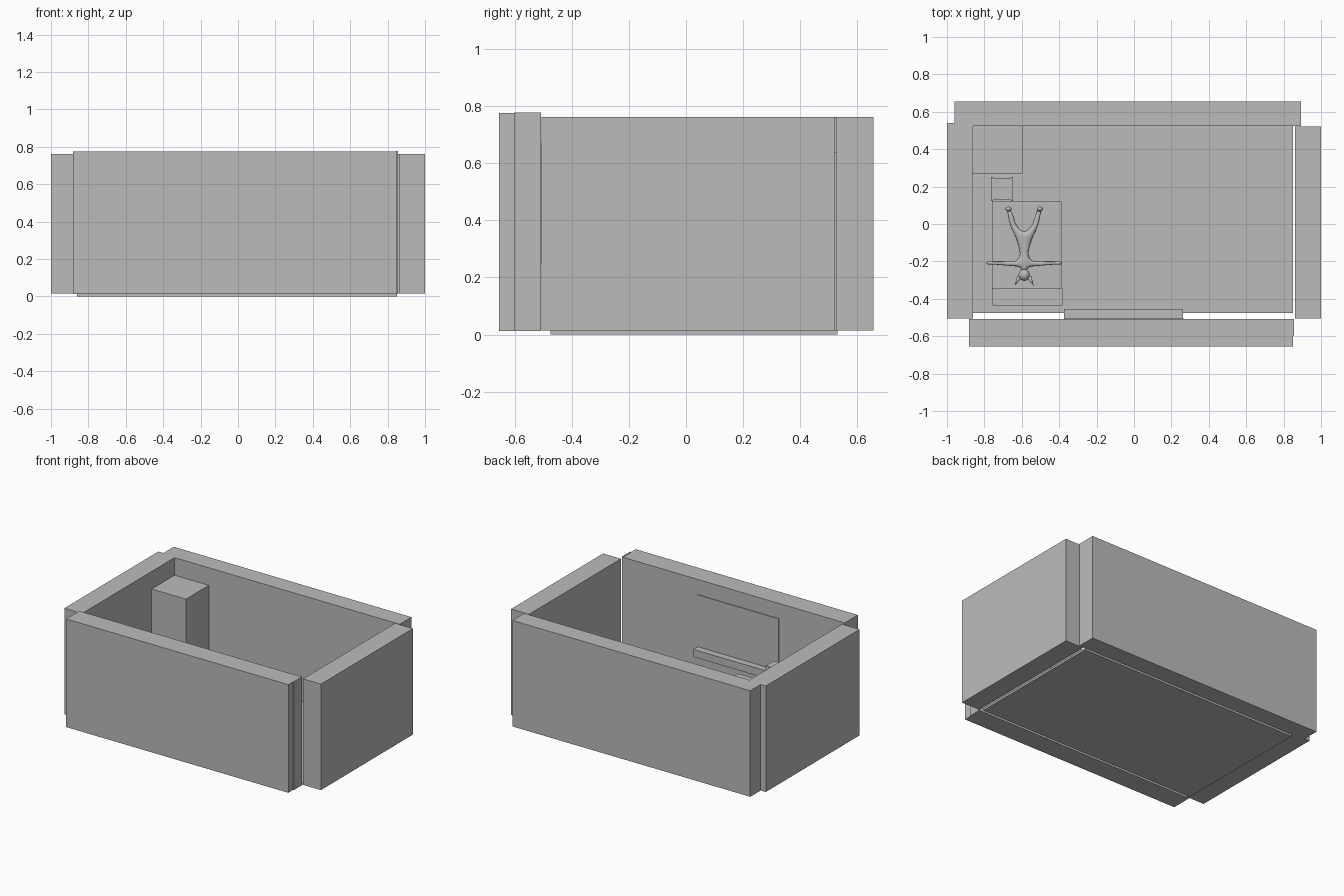
import bpy, bmesh, math
from mathutils import Vector

if "Cube" in bpy.data.objects:
    bpy.data.objects.remove(bpy.data.objects["Cube"])

grey = bpy.data.materials.new("plain grey")
grey.diffuse_color = (0.5, 0.5, 0.5, 1)
grey.use_nodes = True
grey.node_tree.nodes["Principled BSDF"].inputs["Base Color"].default_value = grey.diffuse_color


def finish(name, bm):
    me = bpy.data.meshes.new(name)
    bm.to_mesh(me)
    bm.free()
    me.materials.append(grey)
    ob = bpy.data.objects.new(name, me)
    bpy.context.collection.objects.link(ob)
    return ob


def box(name, x, y, z):
    bm = bmesh.new()
    bmesh.ops.create_cube(bm, size=1)
    for v in bm.verts:
        v.co = [a[0] + (c + 0.5) * (a[1] - a[0]) for a, c in zip((x, y, z), v.co)]
    return finish(name, bm)


# Room shell
H = (0.015, 0.762)
box("floor", (-0.86, 0.85), (-0.475, 0.53), (0, 0.014))
box("back_wall", (-0.96, 0.893), (0.525, 0.656), H)
box("left_wall", (-1, -0.862), (-0.505, 0.54), H)
box("right_wall", (0.86, 1), (-0.505, 0.52), H)
box("front_wall", (-0.882, 0.85), (-0.654, -0.508), (0.013, 0.775))
box("front_wall_end", (0.848, 0.856), (-0.60, -0.508), (0.013, 0.777))

# Window panel and sill on the inside of the front wall
box("window_panel", (-0.37, 0.265), (-0.51, -0.503), (0.28, 0.668))
box("window_sill", (-0.375, 0.262), (-0.51, -0.455), (0.25, 0.303))

# Furniture
box("wardrobe", (-0.862, -0.595), (0.27, 0.526), (0.014, 0.638))
box("bed", (-0.76, -0.388), (-0.345, 0.12), (0.014, 0.30))
box("headboard", (-0.757, -0.381), (-0.436, -0.342), (0.014, 0.402))
box("stool_seat", (-0.757, -0.655), (0.128, 0.247), (0.16, 0.185))
for i, x in enumerate((-0.765, -0.657)):
    box(f"stool_side_{i}", (x, x + 0.01), (0.123, 0.252), (0.014, 0.19))

# Reclining figure: skinned skeleton (x offset, y, radius), limbs mirrored
CX, CZ = -0.587, 0.33
points, edges = [], []


def chain(start, pts):
    prev = start
    for p in pts:
        points.append(p)
        if prev is not None:
            edges.append((prev, len(points) - 1))
        prev = len(points) - 1
    return prev


hip = chain(None, [(0, -0.25, .011), (0, -0.205, .022), (0, -0.15, .019), (0, -0.10, .026)])
for s in (-1, 1):
    chain(1, [(s * .05, -.213, .012), (s * .11, -.211, .009),
              (s * .165, -.209, .007), (s * .203, -.207, .008)])
    chain(hip, [(s * .028, -.06, .020), (s * .06, -.005, .014),
                (s * .07, .035, .013), (s * .082, .075, .009)])
me = bpy.data.meshes.new("figure_body")
me.from_pydata([(CX + x, y, CZ) for x, y, r in points], edges, [])
me.materials.append(grey)
body = bpy.data.objects.new("figure_body", me)
bpy.context.collection.objects.link(body)
bpy.context.view_layer.objects.active = body
body.select_set(True)
skin = body.modifiers.new("skin", 'SKIN')
skin.use_smooth_shade = True
if not me.skin_vertices:
    bpy.ops.mesh.customdata_skin_add()
for sv, p in zip(me.skin_vertices[0].data, points):
    sv.radius = (p[2] * 1.15, p[2] * 1.15)
me.skin_vertices[0].data[0].use_root = True
body.modifiers.new("smooth", 'SUBSURF').levels = 2
body.modifiers["smooth"].render_levels = 2


def smooth_part(name, bm):
    for f in bm.faces:
        f.smooth = True
    return finish(name, bm)


# Head, upturned feet and pointed ears
def ball(name, centre, scale):
    bm = bmesh.new()
    bmesh.ops.create_uvsphere(bm, u_segments=20, v_segments=12, radius=1)
    for v in bm.verts:
        v.co = Vector(centre) + Vector(c * s for c, s in zip(v.co, scale))
    smooth_part(name, bm)


ball("head", (CX, -0.272, CZ + .002), (.030, .032, .030))
for s, side in ((-1, "left"), (1, "right")):
    ball("foot_" + side, (CX + s * .084, .080, CZ + .012), (.017, .013, .026))
    bm = bmesh.new()
    bmesh.ops.create_cone(bm, segments=12, radius1=.012, radius2=.001, depth=.05, cap_ends=True)
    ear = smooth_part("ear_" + side, bm)
    ear.location = (CX + s * .038, -.305, CZ + .005)
    ear.rotation_euler = Vector((s * .5, -1, 0)).to_track_quat('Z', 'Y').to_euler()
